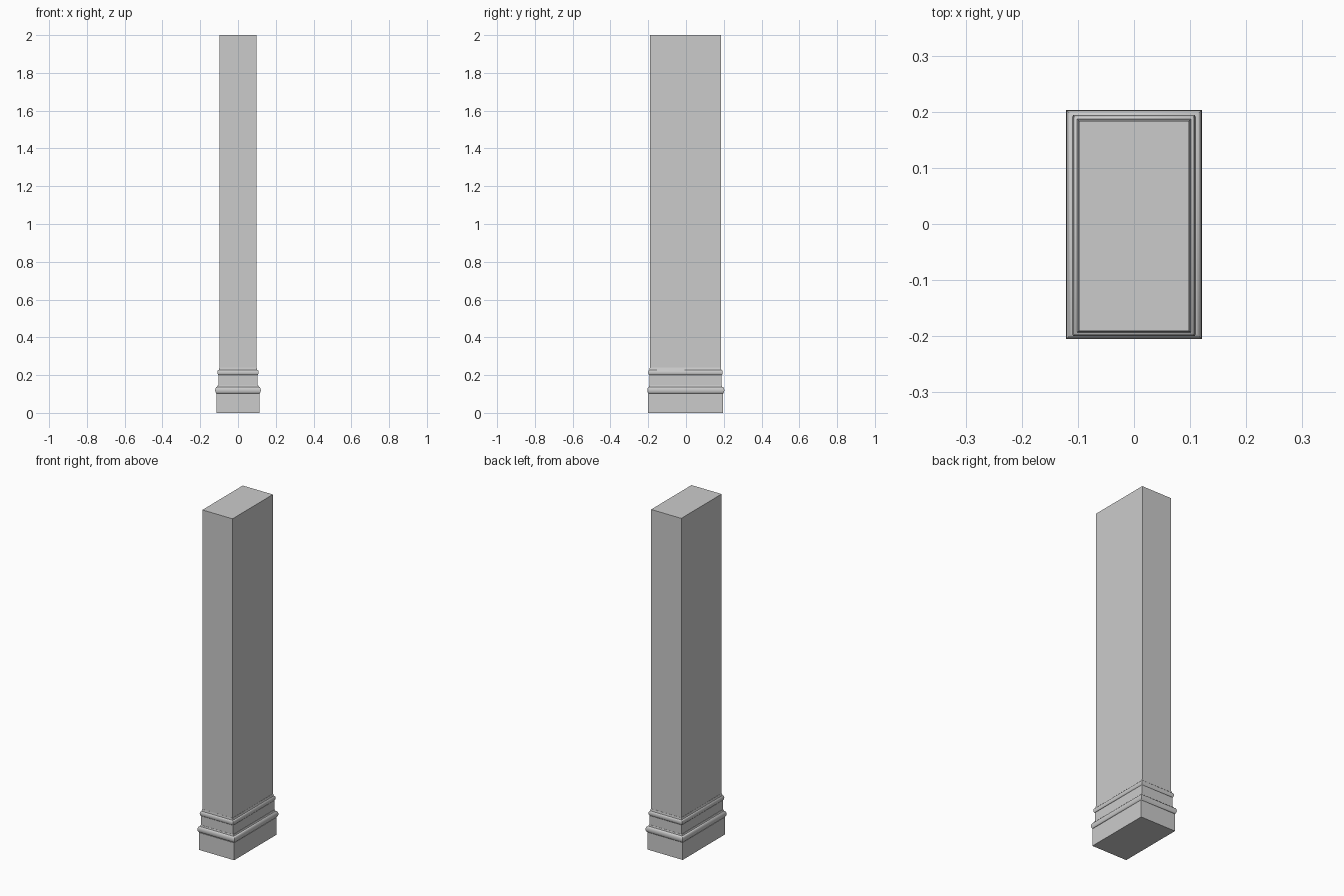
import bpy, bmesh, math

if "Cube" in bpy.data.objects:
    bpy.data.objects.remove(bpy.data.objects["Cube"])

stone = bpy.data.materials.new("grey_stone")
stone.diffuse_color = (0.6, 0.6, 0.6, 1)
stone.use_nodes = True
stone.node_tree.nodes["Principled BSDF"].inputs["Base Color"].default_value = stone.diffuse_color


def loft(name, rings):
    """Closed solid through rectangular rings (z, half x, y min, y max)."""
    bm = bmesh.new()
    loops = [[bm.verts.new(p) for p in ((-x, a, z), (x, a, z), (x, b, z), (-x, b, z))]
             for z, x, a, b in rings]
    for lo, hi in zip(loops, loops[1:]):
        for i in range(4):
            j = (i + 1) % 4
            bm.faces.new((lo[i], lo[j], hi[j], hi[i]))
    bm.faces.new(loops[0][::-1])
    bm.faces.new(loops[-1])
    bmesh.ops.recalc_face_normals(bm, faces=bm.faces)
    mesh = bpy.data.meshes.new(name)
    bm.to_mesh(mesh)
    bm.free()
    mesh.materials.append(stone)
    ob = bpy.data.objects.new(name, mesh)
    bpy.context.collection.objects.link(ob)
    bpy.context.view_layer.objects.active = ob
    ob.select_set(True)
    bpy.ops.object.shade_smooth_by_angle(angle=math.radians(35))
    ob.select_set(False)


def moulding(name, z0, z1, x, a, b, bulge, steps=8):
    """Half-round band running around a rectangle."""
    rings = []
    for i in range(steps + 1):
        t = math.pi * i / steps
        o = bulge * math.sin(t)
        rings.append(((z0 + z1) / 2 - (z1 - z0) / 2 * math.cos(t), x + o, a - o, b + o))
    loft(name, rings)


# Base block
loft("plinth", [(0, 0.115, -0.2, 0.195), (0.102, 0.115, -0.2, 0.195)])
# Thick rounded band with a small step above
moulding("lower_band", 0.102, 0.138, 0.111, -0.195, 0.193, 0.010)
loft("lower_step", [(0.138, 0.110, -0.197, 0.192), (0.146, 0.107, -0.195, 0.190)])
# Recessed neck
loft("neck", [(0.146, 0.104, -0.194, 0.189), (0.2, 0.104, -0.194, 0.189)])
# Thin rounded band and fillet
moulding("upper_band", 0.2, 0.228, 0.102, -0.193, 0.187, 0.007)
loft("upper_fillet", [(0.228, 0.102, -0.193, 0.187), (0.24, 0.099, -0.1915, 0.185)])
# Tall shaft
loft("shaft", [(0.24, 0.098, -0.191, 0.184), (2.0, 0.098, -0.191, 0.184)])
